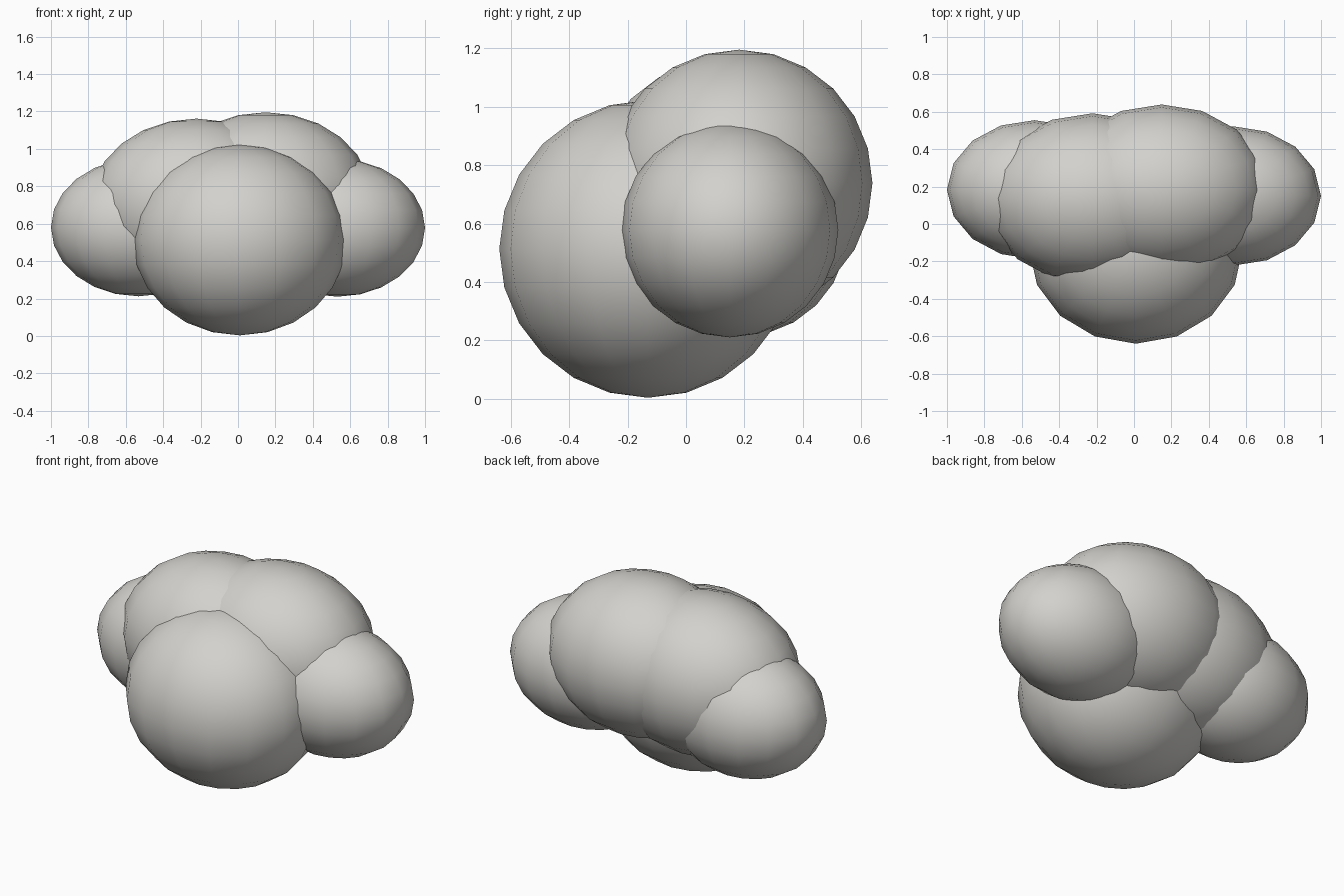
import bpy

# Remove the default cube only
cube = bpy.data.objects.get("Cube")
if cube:
    bpy.data.objects.remove(cube, do_unlink=True)

# Single soft grey-white colour
COLOUR = (0.65, 0.64, 0.61, 1.0)
cloud_grey = bpy.data.materials.new("cloud_grey")
cloud_grey.use_nodes = True
cloud_grey.diffuse_color = COLOUR
shader = next(n for n in cloud_grey.node_tree.nodes if n.type == "BSDF_PRINCIPLED")
shader.inputs["Base Color"].default_value = COLOUR
shader.inputs["Roughness"].default_value = 0.9


def puff(name, centre, radii):
    """One smooth, slightly widened ball of the cloud."""
    bpy.ops.mesh.primitive_uv_sphere_add(segments=16, ring_count=12, radius=1, location=centre)
    obj = bpy.context.object
    obj.name = obj.data.name = name
    obj.scale = radii
    bpy.ops.object.transform_apply(location=False, rotation=False, scale=True)
    bpy.ops.object.shade_smooth()
    obj.data.materials.append(cloud_grey)
    return obj


# Large front puff
puff("front_puff", (0.01, -0.13, 0.513), (0.572, 0.51, 0.51))

# Two overlapping back puffs
back_radii = (0.567, 0.457, 0.457)
puff("back_left_puff", (0.148, 0.182, 0.739), back_radii)
puff("back_right_puff", (-0.222, 0.135, 0.705), back_radii)

# Small puffs at the two ends
side_radii = (0.468, 0.372, 0.368)
puff("left_end_puff", (0.532, 0.15, 0.578), side_radii)
puff("right_end_puff", (-0.532, 0.183, 0.58), side_radii)
